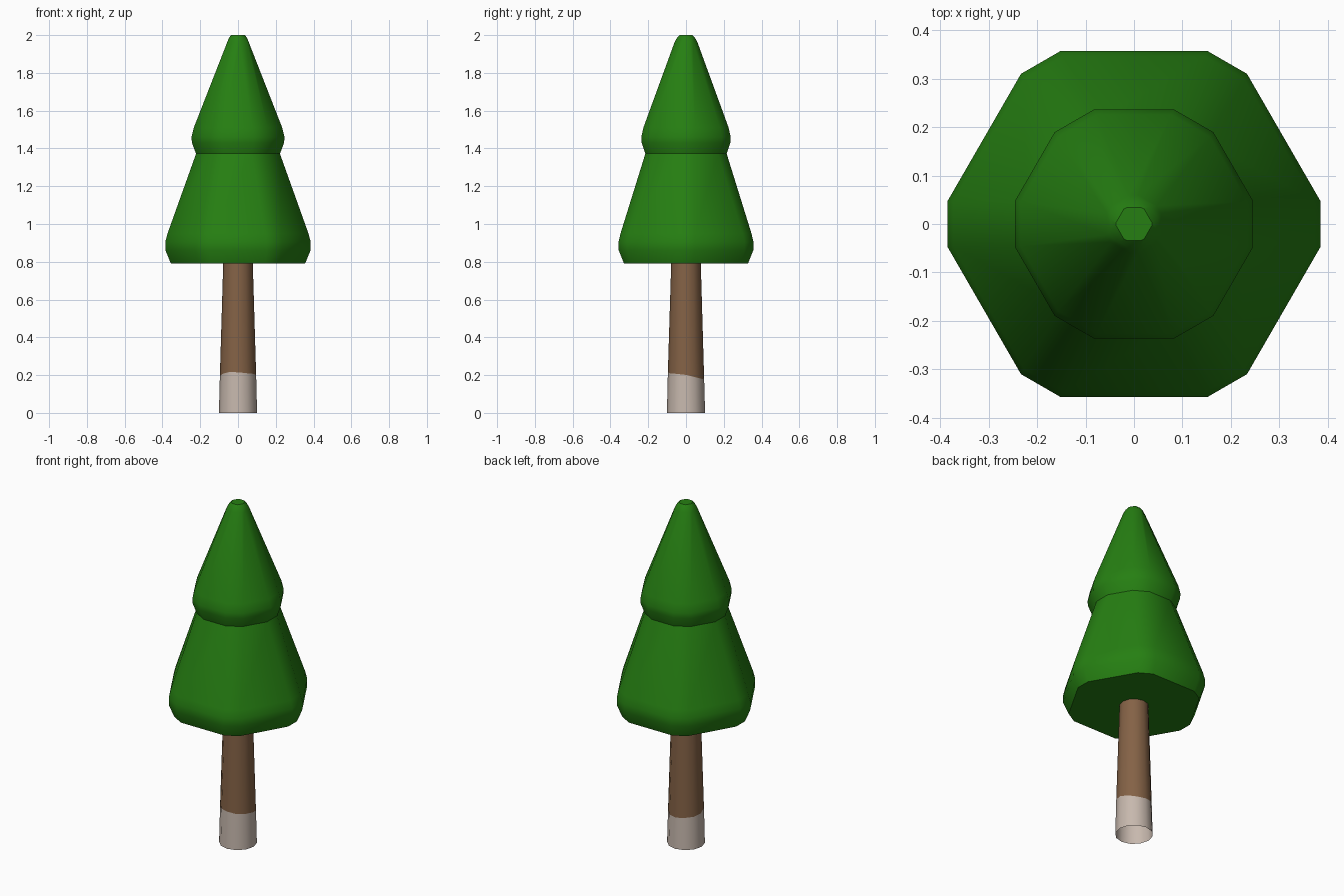
import bpy, bmesh, math

if "Cube" in bpy.data.objects:
    bpy.data.objects.remove(bpy.data.objects["Cube"])

def material(name, rgb):
    m = bpy.data.materials.new(name)
    m.diffuse_color = (*rgb, 1)
    m.use_nodes = True
    m.node_tree.nodes["Principled BSDF"].inputs["Base Color"].default_value = m.diffuse_color
    return m

def ring(bm, r, z, angles):
    """Ring of vertices; z may be a function of angle."""
    return [bm.verts.new((r * math.cos(a), r * math.sin(a), z(a) if callable(z) else z))
            for a in angles]

def bridge(bm, a, b, mat=0):
    n = len(a)
    for i in range(n):
        j = (i + 1) % n
        bm.faces.new((a[i], a[j], b[j], b[i])).material_index = mat

def finish(bm, name, mats):
    me = bpy.data.meshes.new(name)
    bm.to_mesh(me)
    bm.free()
    ob = bpy.data.objects.new(name, me)
    bpy.context.collection.objects.link(ob)
    for m in mats:
        me.materials.append(m)
    bpy.ops.object.select_all(action='DESELECT')
    ob.select_set(True)
    bpy.context.view_layer.objects.active = ob
    bpy.ops.object.shade_smooth_by_angle(angle=math.radians(34))
    return ob

green = material("leaf_green", (0.019, 0.212, 0.006))
brown = material("bark_brown", (0.231, 0.122, 0.061))
white = material("trunk_whitewash", (0.57, 0.48, 0.42))

# Foliage: hexagon rings with chamfered corners (x extent, half chamfer width, height)
profile = [(0.355, 0.041, 0.79), (0.384, 0.047, 0.86), (0.385, 0.047, 0.905),
           (0.373, 0.047, 0.95), (0.222, 0.046, 1.372), (0.244, 0.047, 1.43),
           (0.246, 0.047, 1.46), (0.234, 0.046, 1.51), (0.056, 0.022, 1.965),
           (0.048, 0.012, 1.985), (0.037, 0.003, 2.0)]
bm = bmesh.new()
rings = []
for x, h, z in profile:
    d = math.atan2(h, x)
    angles = [math.radians(60 * k) + s * d for k in range(6) for s in (-1, 1)]
    rings.append(ring(bm, math.hypot(x, h), z, angles))
for a, b in zip(rings, rings[1:]):
    bridge(bm, a, b)
bm.faces.new(rings[0][::-1])
bm.faces.new(rings[-1])
finish(bm, "foliage", [green])

# Trunk: open tapered tube, whitewashed below a slanted uneven line
N = 12
angles = [2 * math.pi * i / N for i in range(N)]
bm = bmesh.new()
line = lambda a: 0.198 - 0.017 * math.sin(a) + 0.003 * math.cos(3 * a)
base = ring(bm, 0.101, 0.0, angles)
mid = ring(bm, 0.096, line, angles)
top = ring(bm, 0.078, 0.80, angles)
bridge(bm, base, mid, 1)
bridge(bm, mid, top, 0)
finish(bm, "trunk", [brown, white])
